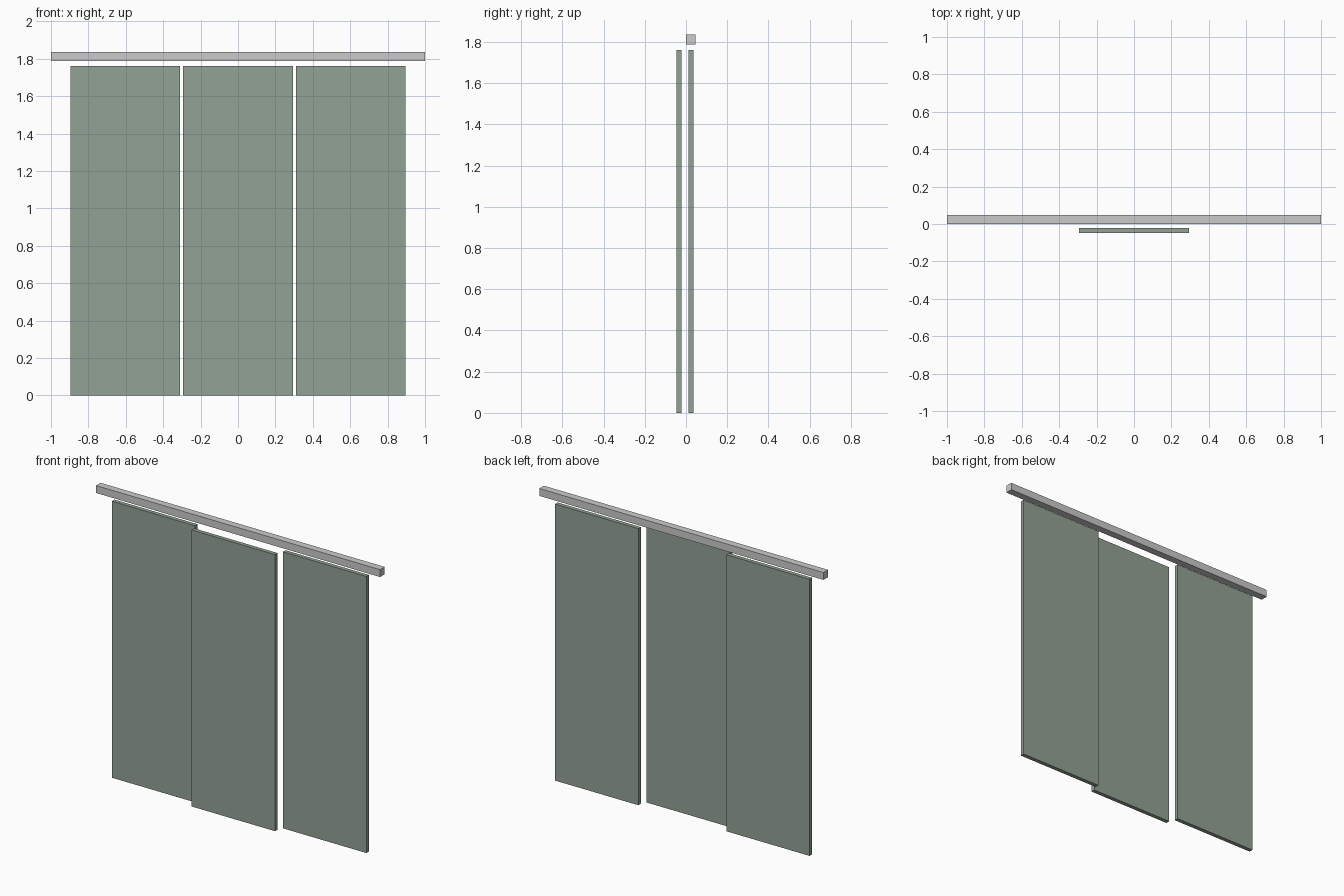
import bpy

if "Cube" in bpy.data.objects:
    bpy.data.objects.remove(bpy.data.objects["Cube"])


def box(name, lo, hi, mat=None):
    """Axis-aligned box between two corners."""
    bpy.ops.mesh.primitive_cube_add(size=1, location=[(a + b) / 2 for a, b in zip(lo, hi)])
    obj = bpy.context.object
    obj.name = name
    obj.scale = [b - a for a, b in zip(lo, hi)]
    bpy.ops.object.transform_apply(location=False, rotation=False, scale=True)
    if mat:
        obj.data.materials.append(mat)
    return obj


green = bpy.data.materials.new("panel_green")
green.diffuse_color = (0.29, 0.36, 0.30, 1)
green.use_nodes = True
green.node_tree.nodes["Principled BSDF"].inputs["Base Color"].default_value = green.diffuse_color

# Overhead rail, above the rear panels
box("top_rail", (-1, 0.001, 1.788), (1, 0.047, 1.835))

# Three sliding panels, the middle one on the front track
WIDTH, THICK, HEIGHT, PITCH = 0.586, 0.026, 1.76, 0.603
for name, i, y in (("left_panel", -1, 0.024),
                   ("middle_panel", 0, -0.034),
                   ("right_panel", 1, 0.024)):
    x = i * PITCH
    box(name, (x - WIDTH / 2, y - THICK / 2, 0),
        (x + WIDTH / 2, y + THICK / 2, HEIGHT), green)
